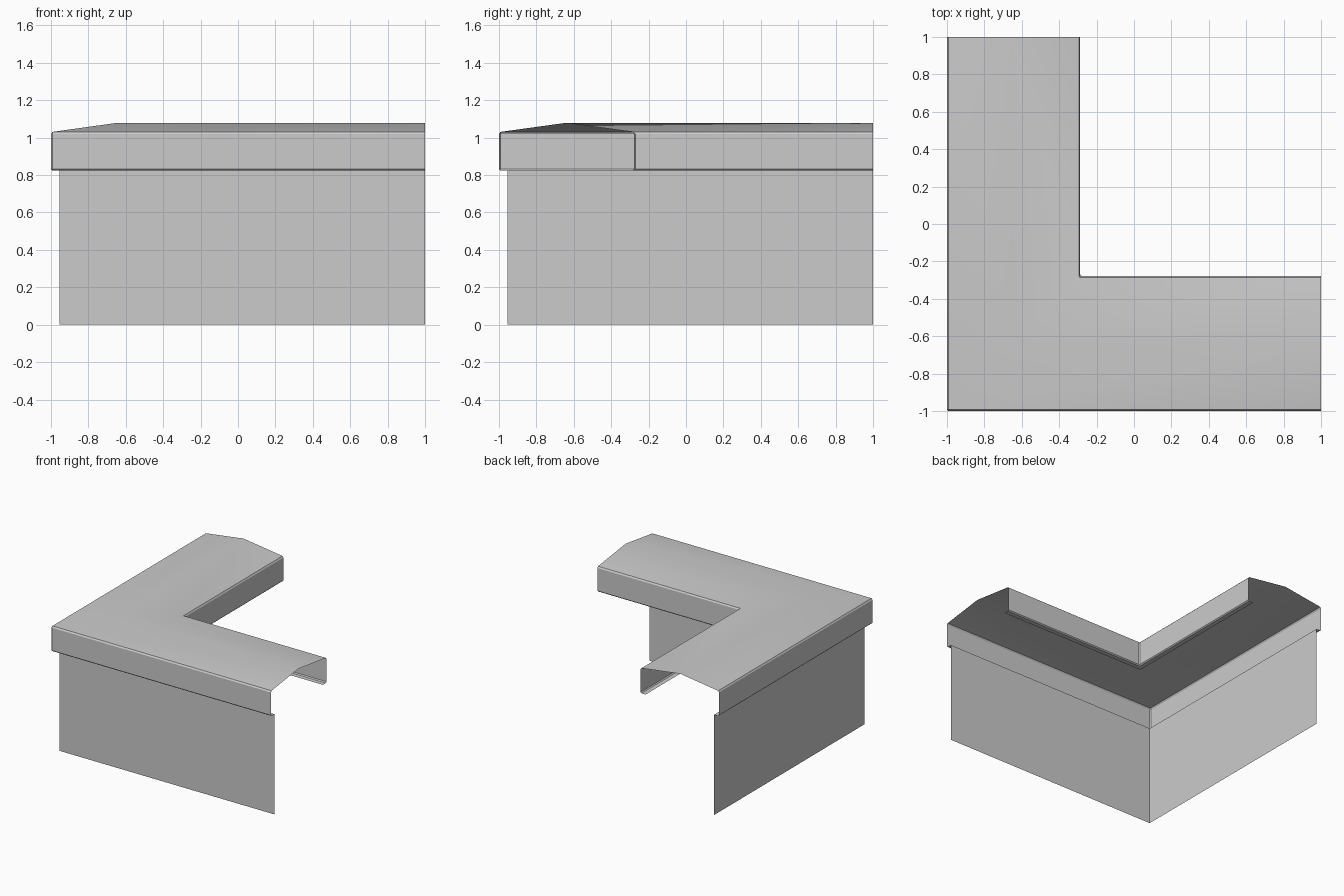
import bpy
import bmesh

if "Cube" in bpy.data.objects:
    bpy.data.objects.remove(bpy.data.objects["Cube"], do_unlink=True)

grey = bpy.data.materials.new("light grey plaster")
grey.use_nodes = True
colour = (0.6, 0.6, 0.6, 1)
grey.diffuse_color = colour
grey.node_tree.nodes["Principled BSDF"].inputs["Base Color"].default_value = colour

X_ARM_RATIO = 0.987   # the arm running back is slightly narrower
WIDTH = 0.722         # full width of the coping
LIP = 0.046           # overhang of the coping past the wall
BEVEL = 0.008
BASE, EAVE, RIDGE = 0.824, 1.031, 1.079


def sweep_corner(name, profile):
    """Sweep (offset, height, chamfer) points round the L-shaped corner."""
    bm = bmesh.new()
    rows = []
    for offset, z, c in profile:
        x, y = -1 + offset * X_ARM_RATIO, -1 + offset
        path = [(x, 1), (x, y + c), (x + c, y), (1, y)]
        rows.append([bm.verts.new((px, py, z)) for px, py in path])
    for low, high in zip(rows, rows[1:]):
        for j in range(3):
            bm.faces.new((low[j], low[j + 1], high[j + 1], high[j]))
    bmesh.ops.remove_doubles(bm, verts=bm.verts[:], dist=0.0001)
    mesh = bpy.data.meshes.new(name)
    bm.to_mesh(mesh)
    bm.free()
    mesh.materials.append(grey)
    obj = bpy.data.objects.new(name, mesh)
    bpy.context.collection.objects.link(obj)
    bpy.ops.object.select_all(action="DESELECT")
    obj.select_set(True)
    bpy.context.view_layer.objects.active = obj
    bpy.ops.object.shade_smooth_by_angle()
    return obj


# Outer wall sheet
sweep_corner("outer_wall", [(LIP, 0, 0), (LIP, BASE, 0)])

# Coping: lip, bevelled fascia and eave, mirrored about a low ridge
outer_half = [
    (LIP, BASE, 0),
    (BEVEL, BASE, 0),
    (0, BASE + BEVEL, BEVEL),
    (0, EAVE - 0.012, BEVEL),
    (BEVEL, EAVE, 0),
]
inner_half = [(WIDTH - o, z, c) for o, z, c in reversed(outer_half)]
sweep_corner("wall_coping", outer_half + [(0.355, RIDGE, 0)] + inner_half)
